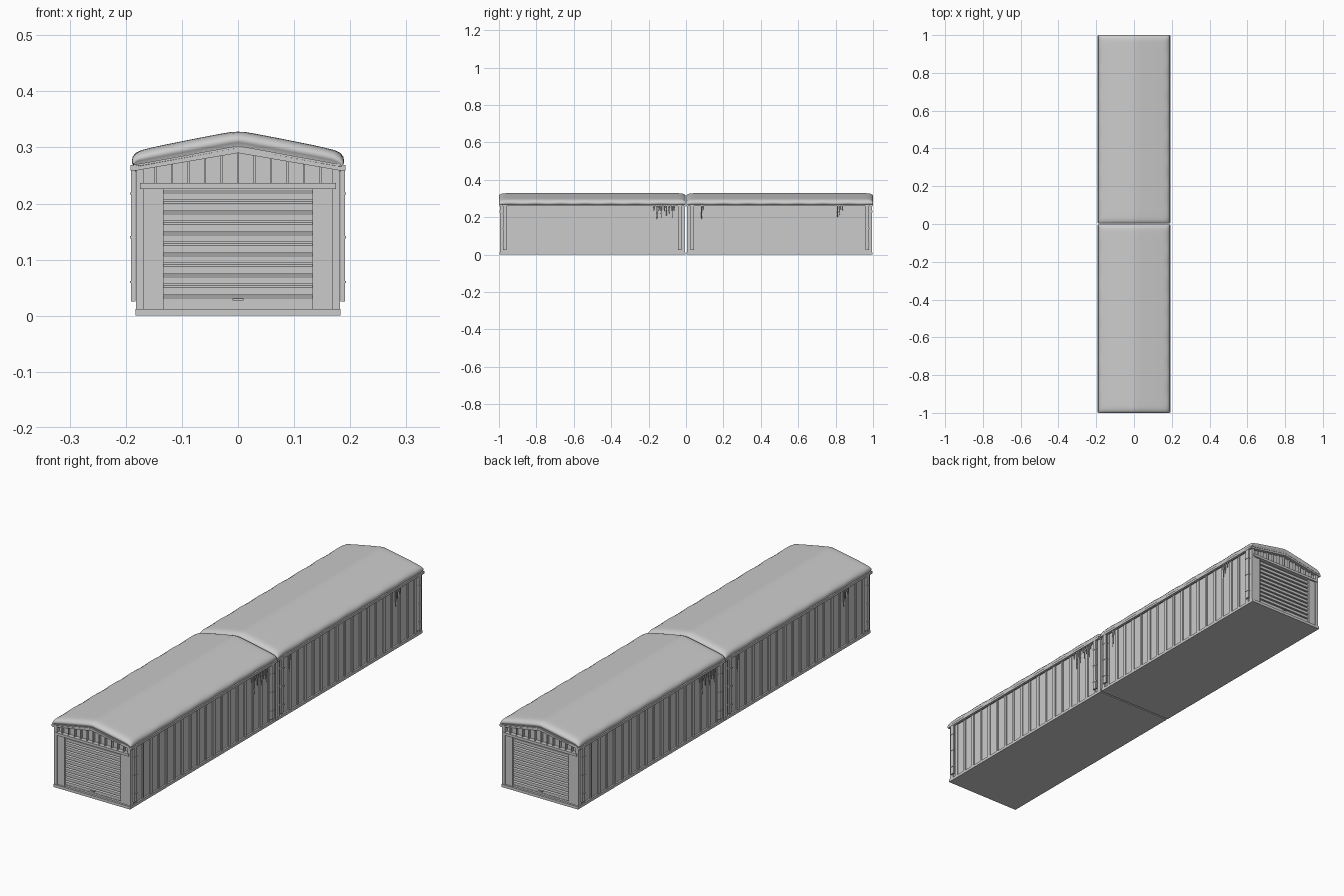
import bpy, bmesh, math, random
from mathutils import Vector, Matrix

if "Cube" in bpy.data.objects:
    bpy.data.objects.remove(bpy.data.objects["Cube"])

random.seed(4)
Y0, Y1 = -0.985, -0.008      # front and rear wall planes of one garage
parts = []


def finish(name, bm, smooth=False):
    bmesh.ops.recalc_face_normals(bm, faces=bm.faces[:])
    me = bpy.data.meshes.new(name)
    bm.to_mesh(me)
    bm.free()
    if smooth:
        me.shade_smooth()
    ob = bpy.data.objects.new(name, me)
    bpy.context.collection.objects.link(ob)
    parts.append(ob)
    return ob


def boxes(name, specs, mirror=False):
    """specs: (x0, x1, y0, y1, z0, z1) boxes, optionally mirrored in x"""
    bm = bmesh.new()
    if mirror:
        specs = list(specs) + [(-b, -a, *r) for a, b, *r in specs]
    for x0, x1, y0, y1, z0, z1 in specs:
        m = (Matrix.Translation(((x0 + x1) / 2, (y0 + y1) / 2, (z0 + z1) / 2))
             @ Matrix.Diagonal((x1 - x0, y1 - y0, z1 - z0, 1)))
        bmesh.ops.create_cube(bm, size=1, matrix=m)
    return finish(name, bm)


def prism(name, pts, ya, yb):
    """xz outline extruded along y"""
    bm = bmesh.new()
    f = bm.faces.new([bm.verts.new((x, ya, z)) for x, z in pts])
    ext = bmesh.ops.extrude_face_region(bm, geom=[f])["geom"]
    bmesh.ops.translate(bm, vec=(0, yb - ya, 0),
                        verts=[v for v in ext if isinstance(v, bmesh.types.BMVert)])
    return finish(name, bm)


def roof_z(x, top=0.302, slope=0.178):
    return top - slope * abs(x)


# Plinth, wall core and roof slab
boxes("plinth", [(-0.183, 0.183, -0.998, -0.003, 0, 0.012)])
prism("wall_core", [(-0.176, 0.01), (0.176, 0.01), (0.176, 0.262), (0, 0.294), (-0.176, 0.262)],
      Y0 + 0.006, Y1)
slab = [(-0.188, roof_z(0.188)), (0, 0.302), (0.188, roof_z(0.188)),
        (0.188, 0.261), (0, 0.291), (-0.188, 0.261)]
prism("roof_slab", slab, Y0 - 0.004, -0.004)

# Fascia boards on both gables
fascia = [(-0.19, roof_z(0.19)), (0, 0.303), (0.19, roof_z(0.19)),
          (0.186, 0.258), (0, 0.290), (-0.186, 0.258)]
prism("front_fascia", fascia, -0.998, -0.984)
prism("rear_fascia", fascia, -0.012, -0.003)

# Vertical side ribs
n = 18
ribs = []
for i in range(n):
    y = -0.955 + i * 0.91 / (n - 1)
    w = 0.005 if i % 2 else 0.008
    ribs.append((0.175, 0.180, y - w, y + w, 0.012, 0.262))
boxes("side_ribs", ribs, True)
boxes("corner_posts", [(0.168, 0.182, a, b, 0.012, 0.262)
                       for a, b in ((-0.994, -0.974), (-0.024, -0.005))], True)

# Front: jambs, lintel, gable cladding strips
boxes("door_jambs", [(0.137, 0.175, -0.990, -0.975, 0.012, 0.226),
                     (0.133, 0.138, -0.992, -0.975, 0.012, 0.226)], True)
boxes("lintel", [(-0.175, 0.175, -0.997, -0.975, 0.226, 0.237)])
boxes("gable_strips", [(x - 0.002, x + 0.002, -0.990, -0.978, 0.236, roof_z(x, 0.294))
                       for x in [i * 0.0294 for i in range(-5, 6)]])
boxes("rear_wall_strips", [(x - 0.003, x + 0.003, -0.010, -0.005, 0.012, roof_z(x, 0.294))
                           for x in [i * 0.042 for i in range(-3, 4)]])

# Roller door: slats with a slanted face
bm = bmesh.new()
pitch = 0.0187
for i in range(11):
    z = 0.0195 + i * pitch
    sec = [(-0.978, z), (-0.987, z), (-0.987, z + 0.012), (-0.982, z + pitch - 0.003), (-0.978, z + pitch - 0.003)]
    a = [bm.verts.new((-0.133, y, q)) for y, q in sec]
    b = [bm.verts.new((0.133, y, q)) for y, q in sec]
    bm.faces.new(a)
    bm.faces.new(b[::-1])
    for k in range(5):
        bm.faces.new((a[k], a[k - 1], b[k - 1], b[k]))
finish("door_slats", bm)
boxes("door_sill", [(-0.133, 0.133, -0.989, -0.975, 0.011, 0.0195)])
boxes("door_handle", [(-0.010, 0.010, -0.993, -0.986, 0.027, 0.031)])

# Gutters and downpipes with brackets
boxes("gutters", [(0.181, 0.192, -0.997, -0.004, 0.259, 0.269)], True)
pipes, clamps = [], []
for y in (-0.970, -0.033):
    pipes.append((0.183, 0.191, y - 0.009, y + 0.009, 0.025, 0.26))
    clamps += [(0.178, 0.1925, y - 0.011, y + 0.011, z - 0.002, z + 0.002) for z in (0.06, 0.14, 0.218)]
boxes("downpipes", pipes, True)
boxes("pipe_brackets", clamps, True)

# Snow blanket: roof profile lofted along y, rounded down at both ends
half = [(0.012, 0.3275), (0.03, 0.3245), (0.08, 0.315), (0.13, 0.305), (0.155, 0.2995),
        (0.172, 0.295), (0.182, 0.2895), (0.188, 0.282), (0.189, 0.274), (0.186, 0.268), (0.178, 0.267)]
prof = ([(-x, z) for x, z in reversed(half)] + [(0, 0.328)] + half)
ends = [(0.006, 0.15), (0.002, 0.32), (0, 0.5), (0.003, 0.68), (0.008, 0.82), (0.015, 0.92), (0.025, 0.98), (0.036, 1)]
rings = ([(-1 + d, t) for d, t in ends] + [(-0.96 + 0.02 * i, 1) for i in range(1, 46)]
         + [(-0.002 - d, t) for d, t in reversed(ends)])
bm = bmesh.new()
loops = []
for y, t in rings:
    shrink = 1 - 0.05 * (1 - t) ** 2
    row = []
    for x, z in prof:
        base = min(z, roof_z(x, 0.300))
        wob = 0.0012 * math.sin(y * 47 + x * 9) if abs(x) > 0.18 else 0
        row.append(bm.verts.new((x * shrink, y, base + (z - base) * t + wob)))
    row.append(bm.verts.new((0, y, 0.299)))
    loops.append(row)
for a, b in zip(loops, loops[1:]):
    for k in range(len(a)):
        bm.faces.new((a[k - 1], a[k], b[k], b[k - 1]))
bm.faces.new(loops[0])
bm.faces.new(loops[-1][::-1])
finish("snow_blanket", bm, True)

# Icicles hanging from the gutters: (side, y, length)
spots = [(1, -0.17 + i * 0.0135 + random.uniform(-0.003, 0.003), random.choice((0.03, 0.045, 0.065, 0.085)))
         for i in range(9)]
spots += [(-1, -0.083, 0.085), (-1, -0.09, 0.03), (-1, -0.81, 0.075), (-1, -0.822, 0.05), (-1, -0.837, 0.03)]
bm = bmesh.new()
for side, y, length in spots:
    prev = None
    for t, r in ((0, 0.0045), (0.12, 0.003), (0.3, 0.0036), (0.45, 0.0022), (0.62, 0.0027), (0.8, 0.0014), (1, 0.0003)):
        ring = [bm.verts.new((side * 0.186 + r * math.cos(k * math.tau / 8),
                              y + r * math.sin(k * math.tau / 8), 0.262 - t * length)) for k in range(8)]
        if prev:
            for k in range(8):
                bm.faces.new((prev[k - 1], prev[k], ring[k], ring[k - 1]))
        else:
            bm.faces.new(ring)
        prev = ring
    bm.faces.new(prev)
finish("icicles", bm, True)

# Second garage: same parts turned half around, back to back
for ob in list(parts):
    twin = ob.copy()
    twin.name = "second_" + ob.name
    twin.rotation_euler.z = math.pi
    bpy.context.collection.objects.link(twin)
